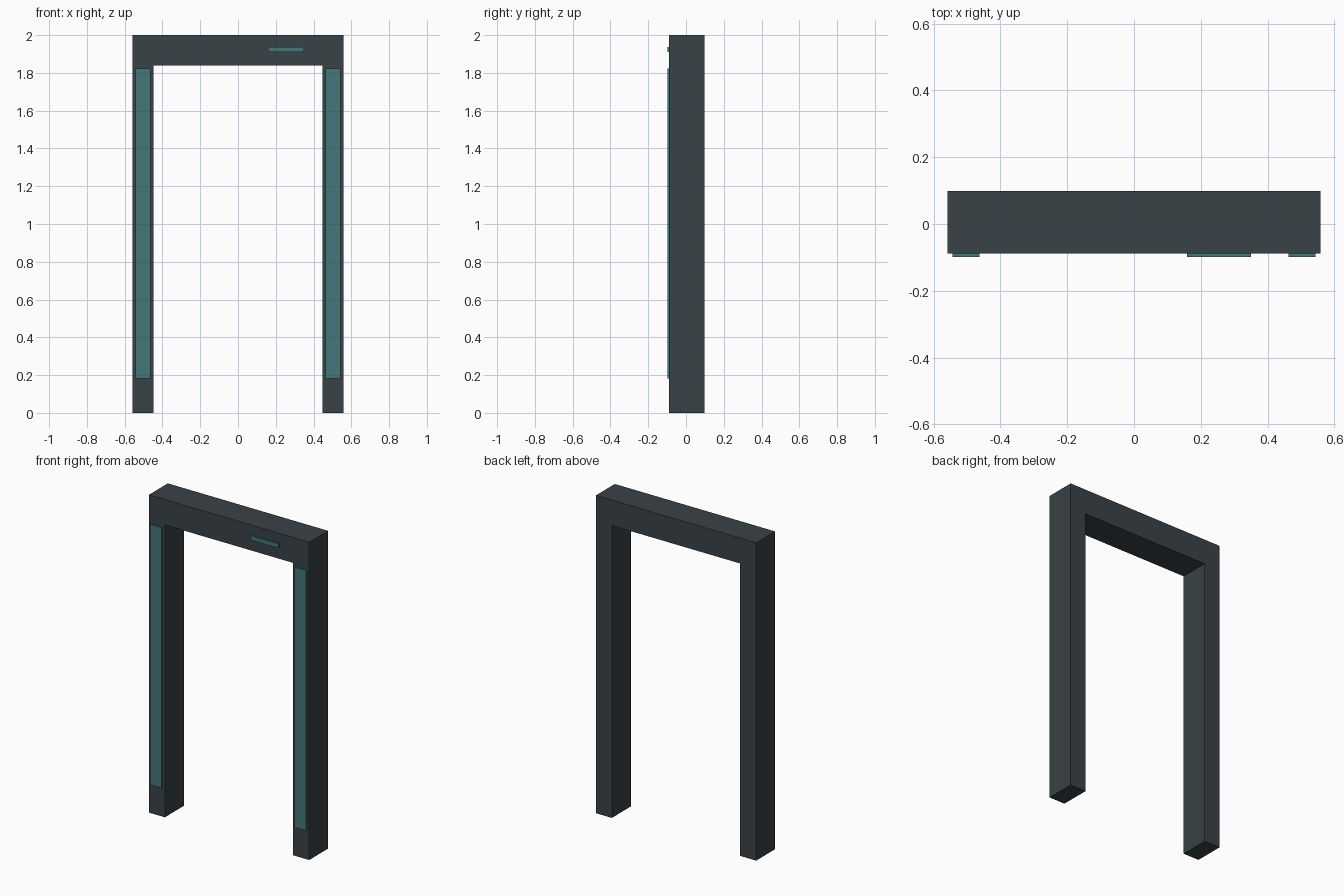
import bpy, bmesh
from mathutils import Vector

if "Cube" in bpy.data.objects:
    bpy.data.objects.remove(bpy.data.objects["Cube"])


def material(name, color):
    m = bpy.data.materials.new(name)
    m.diffuse_color = (*color, 1)
    m.use_nodes = True
    m.node_tree.nodes["Principled BSDF"].inputs["Base Color"].default_value = m.diffuse_color
    return m


def extruded(name, outline, y0, y1, mat):
    """Solid from an x-z outline, extruded from y0 back to y1."""
    bm = bmesh.new()
    face = bm.faces.new([bm.verts.new((x, y0, z)) for x, z in outline])
    ext = bmesh.ops.extrude_face_region(bm, geom=[face], use_keep_orig=True)
    moved = [g for g in ext["geom"] if isinstance(g, bmesh.types.BMVert)]
    bmesh.ops.translate(bm, vec=Vector((0, y1 - y0, 0)), verts=moved)
    bmesh.ops.recalc_face_normals(bm, faces=bm.faces)
    mesh = bpy.data.meshes.new(name)
    bm.to_mesh(mesh)
    bm.free()
    mesh.materials.append(mat)
    obj = bpy.data.objects.new(name, mesh)
    bpy.context.collection.objects.link(obj)
    return obj


def panel(name, x0, x1, z0, z1, y0, y1, mat):
    return extruded(name, [(x0, z0), (x1, z0), (x1, z1), (x0, z1)], y0, y1, mat)


dark = material("dark_grey", (0.041, 0.054, 0.063))
teal = material("teal", (0.056, 0.184, 0.191))

OUT, INN, TOP, UNDER = 0.558, 0.447, 2.0, 1.84
FRONT, BACK, PROUD = -0.089, 0.099, -0.099

# Gate frame: two posts and a lintel in one piece
extruded("gate_frame", [(-OUT, 0), (-INN, 0), (-INN, UNDER), (INN, UNDER),
                        (INN, 0), (OUT, 0), (OUT, TOP), (-OUT, TOP)],
         FRONT, BACK, dark)

# Long front strips on both posts
for side, s in (("left", -1), ("right", 1)):
    a, b = sorted((s * 0.463, s * 0.543))
    panel(f"{side}_post_strip", a, b, 0.183, 1.822, PROUD, FRONT, teal)

# Small display on the lintel
panel("lintel_display", 0.158, 0.35, 1.911, 1.937, PROUD, FRONT, teal)
